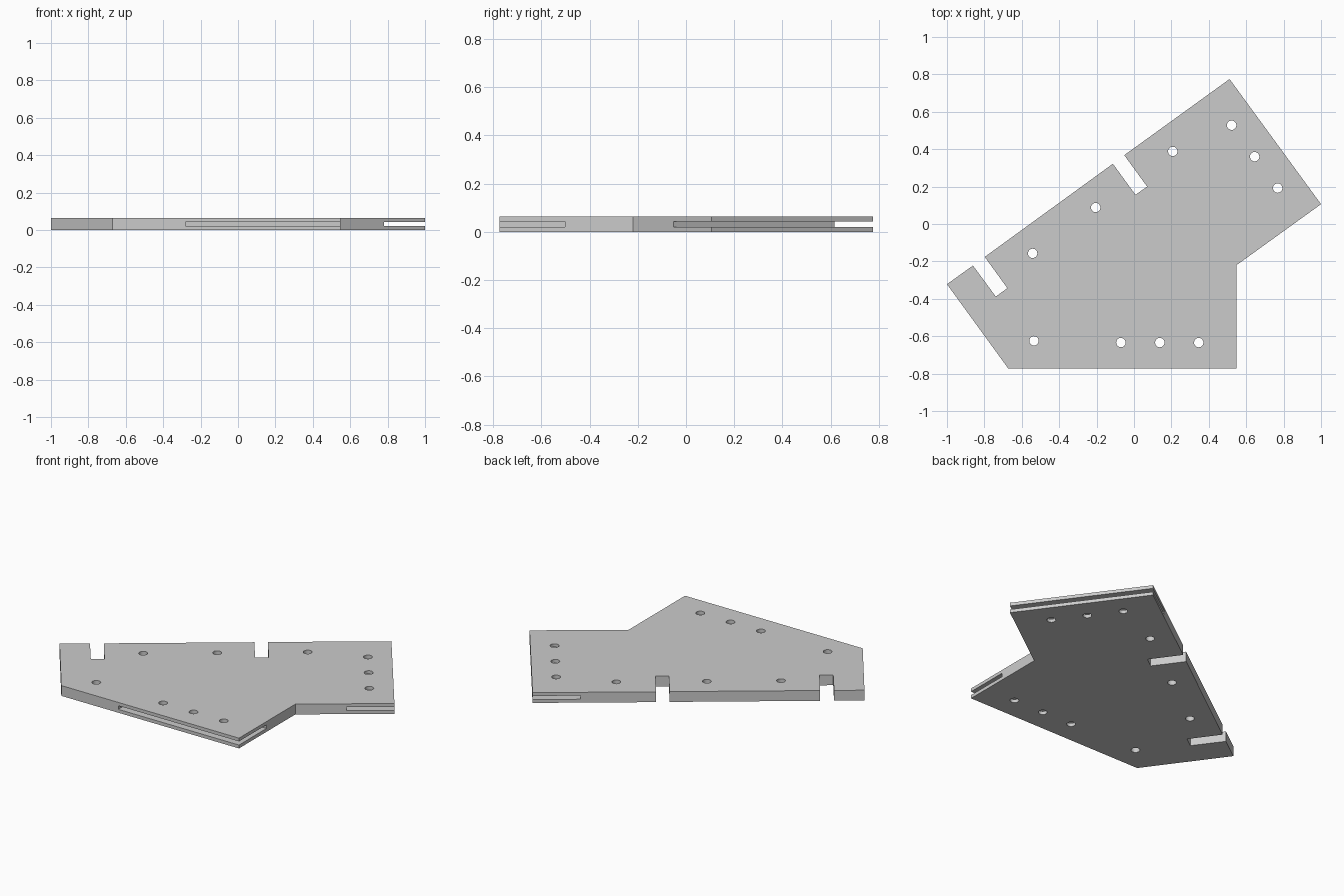
import bpy, bmesh, math
from mathutils import Vector

if "Cube" in bpy.data.objects:
    bpy.data.objects.remove(bpy.data.objects["Cube"])

T = 0.064                      # plate thickness
GROOVE_Z = (0.021, 0.0435)     # height range of the edge grooves
GROOVE_DEPTH = 0.27
HOLE_R = 0.025


def prism(name, pts, z0, z1):
    """Extrude a flat outline between two heights."""
    bm = bmesh.new()
    face = bm.faces.new([bm.verts.new((x, y, z0)) for x, y in pts])
    ext = bmesh.ops.extrude_face_region(bm, geom=[face])
    top = [g for g in ext["geom"] if isinstance(g, bmesh.types.BMVert)]
    bmesh.ops.translate(bm, verts=top, vec=(0, 0, z1 - z0))
    bmesh.ops.recalc_face_normals(bm, faces=bm.faces)
    mesh = bpy.data.meshes.new(name)
    bm.to_mesh(mesh)
    bm.free()
    ob = bpy.data.objects.new(name, mesh)
    bpy.context.collection.objects.link(ob)
    return ob


def cut(target, cutter):
    """Subtract a cutter, then discard it."""
    mod = target.modifiers.new("cut", "BOOLEAN")
    mod.operation, mod.solver, mod.object = "DIFFERENCE", "EXACT", cutter
    bpy.context.view_layer.objects.active = target
    bpy.ops.object.modifier_apply(modifier=mod.name)
    bpy.data.objects.remove(cutter)


def groove(target, a, b, start_pad, end_pad):
    """Slot sunk into the edge a-b, on the left of its direction."""
    a, b = Vector(a), Vector(b)
    d = (b - a).normalized()
    n = Vector((-d.y, d.x))
    a, b = a - d * start_pad, b + d * end_pad
    pts = [a - n * 0.05, b - n * 0.05, b + n * GROOVE_DEPTH, a + n * GROOVE_DEPTH]
    cut(target, prism("groove_cutter", pts, *GROOVE_Z))


# Plate outline, including the two notches on the long edge
outline = [
    (-0.672, -0.773), (0.548, -0.773), (0.548, -0.22), (1.0, 0.106),
    (0.511, 0.775), (-0.052, 0.368),
    (0.070, 0.200), (0.008, 0.156), (-0.113, 0.322),
    (-0.798, -0.176),
    (-0.677, -0.343), (-0.739, -0.388), (-0.861, -0.222),
    (-1.0, -0.322),
]
plate = prism("gusset_plate", outline, 0, T)

# Grooves in the bottom edge and the upper right edge
groove(plate, (-0.28, -0.773), (0.548, -0.773), 0, 0.05)
groove(plate, (1.0, 0.106), (0.511, 0.775), 0.05, 0.05)

# Bolt holes
holes = [
    (0.522, 0.528), (0.645, 0.360), (0.768, 0.192),
    (0.207, 0.388), (-0.205, 0.088), (-0.542, -0.157),
    (-0.535, -0.625), (-0.070, -0.634), (0.138, -0.634), (0.346, -0.634),
]
for hx, hy in holes:
    ring = [(hx + HOLE_R * math.cos(i * math.tau / 32),
             hy + HOLE_R * math.sin(i * math.tau / 32)) for i in range(32)]
    cut(plate, prism("hole_cutter", ring, -0.05, T + 0.05))

plate.select_set(True)
bpy.context.view_layer.objects.active = plate
bpy.ops.object.shade_smooth_by_angle(angle=math.radians(30))
